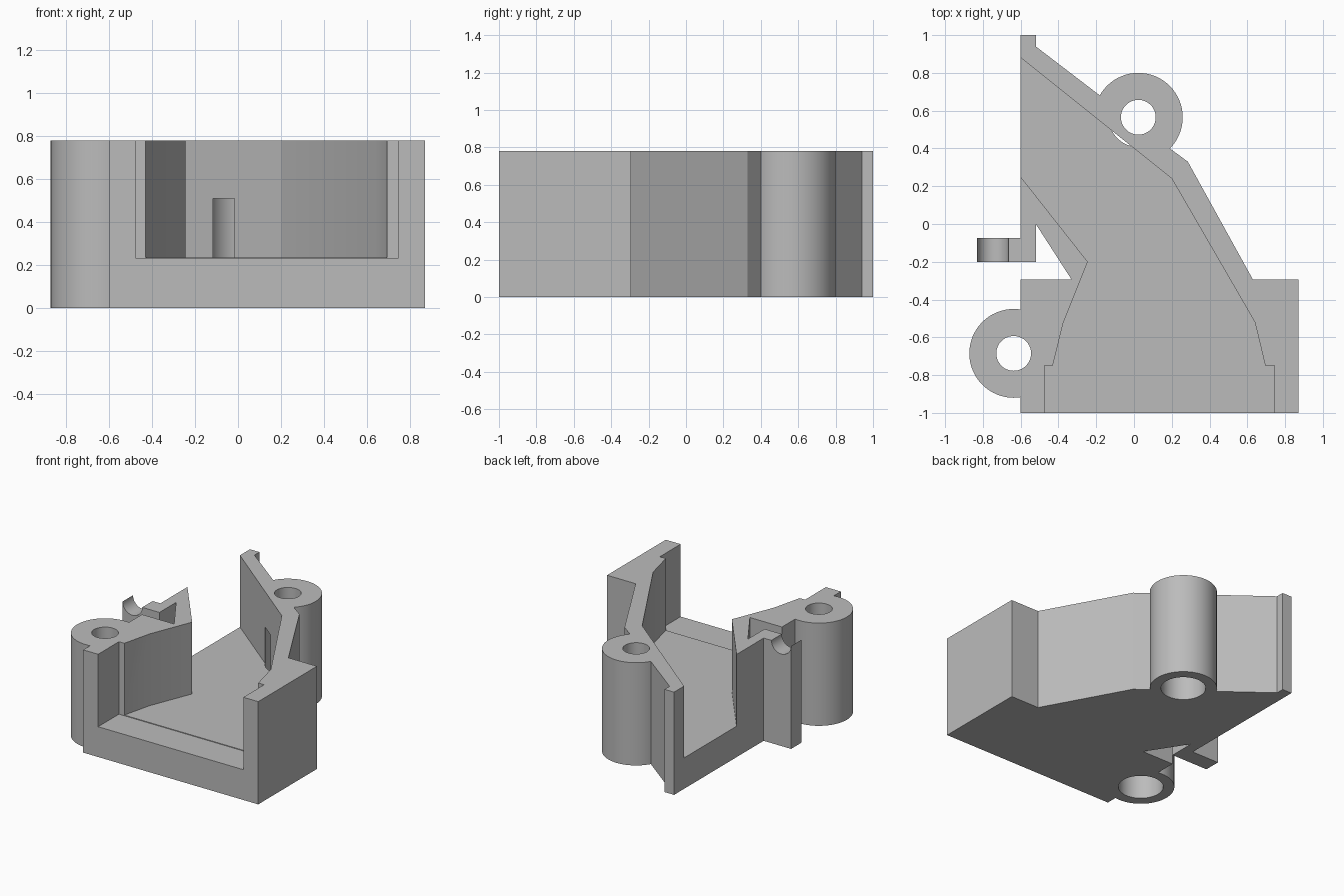
import bpy
import bmesh
from mathutils import Matrix

if "Cube" in bpy.data.objects:
    bpy.data.objects.remove(bpy.data.objects["Cube"], do_unlink=True)

HEIGHT = 0.78
FLOOR = 0.235
OVER = HEIGHT + 0.1

grey = bpy.data.materials.new("plain grey")
grey.use_nodes = True
COLOUR = (0.5, 0.5, 0.5, 1)
grey.diffuse_color = COLOUR
grey.node_tree.nodes["Principled BSDF"].inputs["Base Color"].default_value = COLOUR


def finish(name, bm):
    bmesh.ops.recalc_face_normals(bm, faces=bm.faces)
    mesh = bpy.data.meshes.new(name)
    bm.to_mesh(mesh)
    bm.free()
    mesh.materials.append(grey)
    obj = bpy.data.objects.new(name, mesh)
    bpy.context.collection.objects.link(obj)
    return obj


def prism(name, outline, low, high):
    bm = bmesh.new()
    base = bm.faces.new([bm.verts.new((x, y, low)) for x, y in outline])
    top = bmesh.ops.extrude_face_region(bm, geom=[base])["geom"]
    verts = [v for v in top if isinstance(v, bmesh.types.BMVert)]
    bmesh.ops.translate(bm, verts=verts, vec=(0, 0, high - low))
    return finish(name, bm)


def cylinder(name, centre, radius, low, high, turn=None):
    bm = bmesh.new()
    bmesh.ops.create_cone(bm, cap_ends=True, segments=64, radius1=radius,
                          radius2=radius, depth=high - low)
    place = Matrix.Translation((*centre, (low + high) / 2))
    bmesh.ops.transform(bm, matrix=place @ (turn or Matrix()), verts=bm.verts)
    return finish(name, bm)


def combine(target, tool, operation):
    mod = target.modifiers.new(tool.name, "BOOLEAN")
    mod.operation = operation
    mod.solver = "EXACT"
    mod.object = tool
    bpy.context.view_layer.objects.active = target
    bpy.ops.object.modifier_apply(modifier=mod.name)
    bpy.data.objects.remove(tool, do_unlink=True)


# Housing block with the side tab and the triangular notch
housing = prism("housing", [
    (-0.6, 1), (-0.52, 1), (-0.52, 0.94), (-0.18, 0.68), (0.19, 0.4),
    (0.285, 0.33), (0.63, -0.295), (0.87, -0.295), (0.87, -1), (-0.6, -1),
    (-0.6, -0.295), (-0.33, -0.295), (-0.52, 0), (-0.52, -0.2),
    (-0.83, -0.2), (-0.83, -0.075), (-0.6, -0.075)], 0, HEIGHT)

# Screw bosses
bosses = [(0.023, 0.565), (-0.637, -0.685)]
for spot in bosses:
    combine(housing, cylinder("boss", spot, 0.235, 0, HEIGHT), "UNION")

# Open pocket between the angled walls
combine(housing, prism("pocket", [
    (-0.7, 0.96), (0.2, 0.24), (0.64, -0.52), (0.695, -0.75), (0.695, -0.8),
    (-0.43, -0.8), (-0.43, -0.75), (-0.375, -0.525), (-0.245, -0.2),
    (-0.7, 0.377)], FLOOR, OVER), "DIFFERENCE")

# Wider, slightly lower front opening
combine(housing, prism("front_opening", [
    (-0.475, -1.1), (0.745, -1.1), (0.745, -0.75), (-0.475, -0.75)],
    FLOOR - 0.005, OVER), "DIFFERENCE")

# Screw holes, wide from below and narrow at the top
for spot in bosses:
    combine(housing, cylinder("counterbore", spot, 0.157, -0.1, 0.51), "DIFFERENCE")
    combine(housing, cylinder("screw_hole", spot, 0.092, 0.4, OVER), "DIFFERENCE")

# Round cradle across the top of the tab
combine(housing, cylinder("cradle", (-0.747, -0.14), 0.082, HEIGHT - 0.15,
                          HEIGHT + 0.15, Matrix.Rotation(1.5708, 4, "X")), "DIFFERENCE")

# Smooth round walls, sharp corners
bpy.ops.object.select_all(action="DESELECT")
housing.select_set(True)
bpy.context.view_layer.objects.active = housing
bpy.ops.object.shade_smooth_by_angle(angle=0.35)
